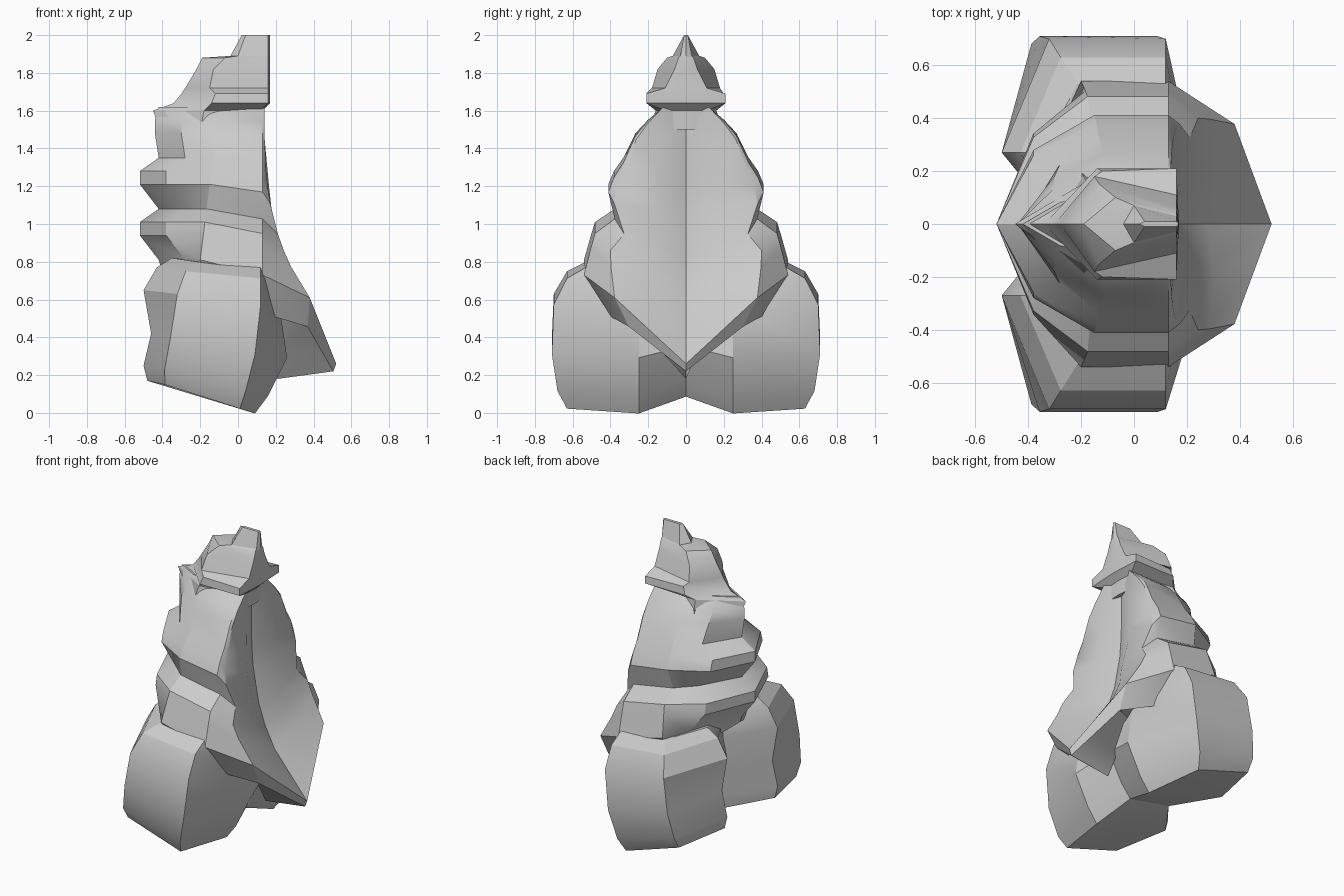
import bpy
import bmesh
import math
from mathutils import Vector

default_cube = bpy.data.objects.get("Cube")
if default_cube:
    bpy.data.objects.remove(default_cube, do_unlink=True)


def make_material(name, colour):
    material = bpy.data.materials.new(name)
    material.use_nodes = True
    material.diffuse_color = colour
    shader = material.node_tree.nodes["Principled BSDF"]
    shader.inputs["Base Color"].default_value = colour
    return material


grey = make_material("plain grey", (0.6, 0.6, 0.6, 1))


def full_ring(half):
    """Close a half ring, whose two ends lie on the centre plane, by mirroring it."""
    mirrored = [(x, -y, z) for x, y, z in reversed(half[1:-1])]
    return list(half) + mirrored


def loft(name, half_rings):
    """Skin a stack of mirrored rings and cap both ends."""
    bm = bmesh.new()
    rings = [[bm.verts.new(Vector(point)) for point in full_ring(half)]
             for half in half_rings]
    count = len(rings[0])
    for upper, lower in zip(rings, rings[1:]):
        for i in range(count):
            j = (i + 1) % count
            bm.faces.new((upper[i], upper[j], lower[j], lower[i]))
    for end in (rings[0], rings[-1]):
        bm.faces.new(end)
    many_sided = [face for face in bm.faces if len(face.verts) > 4]
    bmesh.ops.triangulate(bm, faces=many_sided)
    bmesh.ops.recalc_face_normals(bm, faces=bm.faces)
    mesh = bpy.data.meshes.new(name)
    bm.to_mesh(mesh)
    bm.free()
    mesh.materials.append(grey)
    obj = bpy.data.objects.new(name, mesh)
    bpy.context.collection.objects.link(obj)
    bpy.ops.object.select_all(action="DESELECT")
    obj.select_set(True)
    bpy.context.view_layer.objects.active = obj
    bpy.ops.object.shade_smooth_by_angle(angle=math.radians(28))


# Tiered body: the front rim and hollow crease sweep forward to a low tip
body_top = 1.62
body_drop = 0.81


def body_ring(height, back, pinch=0):
    t = (body_top - height) / body_drop
    width = max(0.12, 0.54 * t ** 0.4 * (1 - pinch * t * t))
    rim = Vector((0.14 + 0.24 * t ** 3, width * (1 - 0.3 * t * t), height - 0.2 * t))
    crease = Vector((0.1 + 0.42 * t ** 5, 0, height - 0.55 * t * t))
    fold = crease.lerp(rim, 0.4)
    fold.x += 0.16 * t * (1 - t)
    front_side = (0.13, width, height - 0.08 * t)
    back_side = (-0.1 - 0.1 * t, width, height)
    back_corner = (back + 0.14, width * 0.68, height)
    return [crease, fold, rim, front_side, back_side, back_corner, (back, 0, height)]


body = []
for step in range(3):
    waist = body_top - step * body_drop / 3
    bulge = -0.44 if step == 0 else -0.52
    body.append(body_ring(waist, -0.42, pinch=0.4))
    body.append(body_ring(waist - 0.07, bulge))
    body.append(body_ring(waist - 0.14, bulge))
hem = body_ring(body_top - body_drop, -0.42)
body.append(hem)
body.append([(x * 0.97, y * 0.8, z - 0.04 - 0.3 * y) for x, y, z in hem])
body.append([(x * 0.4, y * 0.4, z - 0.08) for x, y, z in hem])
loft("tiered_body", body)


# Paired lower lobes joined by a low bridge, tilted down toward the front
def lobe_ring(height, width, front, reach, heel):
    tilt = 0.15 * (1 - height)
    return [
        (front + reach - 0.06, 0, height - tilt / 2),
        (front + reach, 0.25, height - tilt * 1.2),
        (front, width, height - tilt),
        (front - 0.63 * width, width, height),
        (heel, 0.27, height + 0.02),
        (-0.28, 0, height),
    ]


loft("lower_lobes", [
    lobe_ring(0.8, 0.53, 0.12, 0.05, -0.35),
    lobe_ring(0.75, 0.63, 0.12, 0.08, -0.43),
    lobe_ring(0.63, 0.7, 0.12, 0.1, -0.5),
    lobe_ring(0.4, 0.71, 0.09, 0.17, -0.46),
    lobe_ring(0.23, 0.68, 0.04, 0.12, -0.5),
    lobe_ring(0.15, 0.63, 0.01, 0.08, -0.48),
])


# Brimmed head: a thin fin in front, a broad peak behind
def head_ring(height, fin, width, side, back):
    front = 0.17 if height > body_top else 0.13
    return [
        (front, 0, height),
        (front - 0.01, fin, height),
        (side, width, height),
        (back, 0, height),
    ]


loft("crested_head", [
    head_ring(2, 0.01, 0.01, 0.04, 0.02),
    head_ring(1.89, 0.03, 0.07, 0, -0.04),
    head_ring(1.88, 0.04, 0.1, -0.07, -0.19),
    head_ring(1.82, 0.06, 0.15, -0.13, -0.22),
    head_ring(1.72, 0.11, 0.18, -0.15, -0.28),
    head_ring(1.69, 0.21, 0.2, -0.12, -0.3),
    head_ring(1.64, 0.21, 0.21, -0.14, -0.34),
    head_ring(1.6, 0.11, 0.16, -0.18, -0.45),
    head_ring(1.5, 0.1, 0.2, -0.2, -0.41),
])
